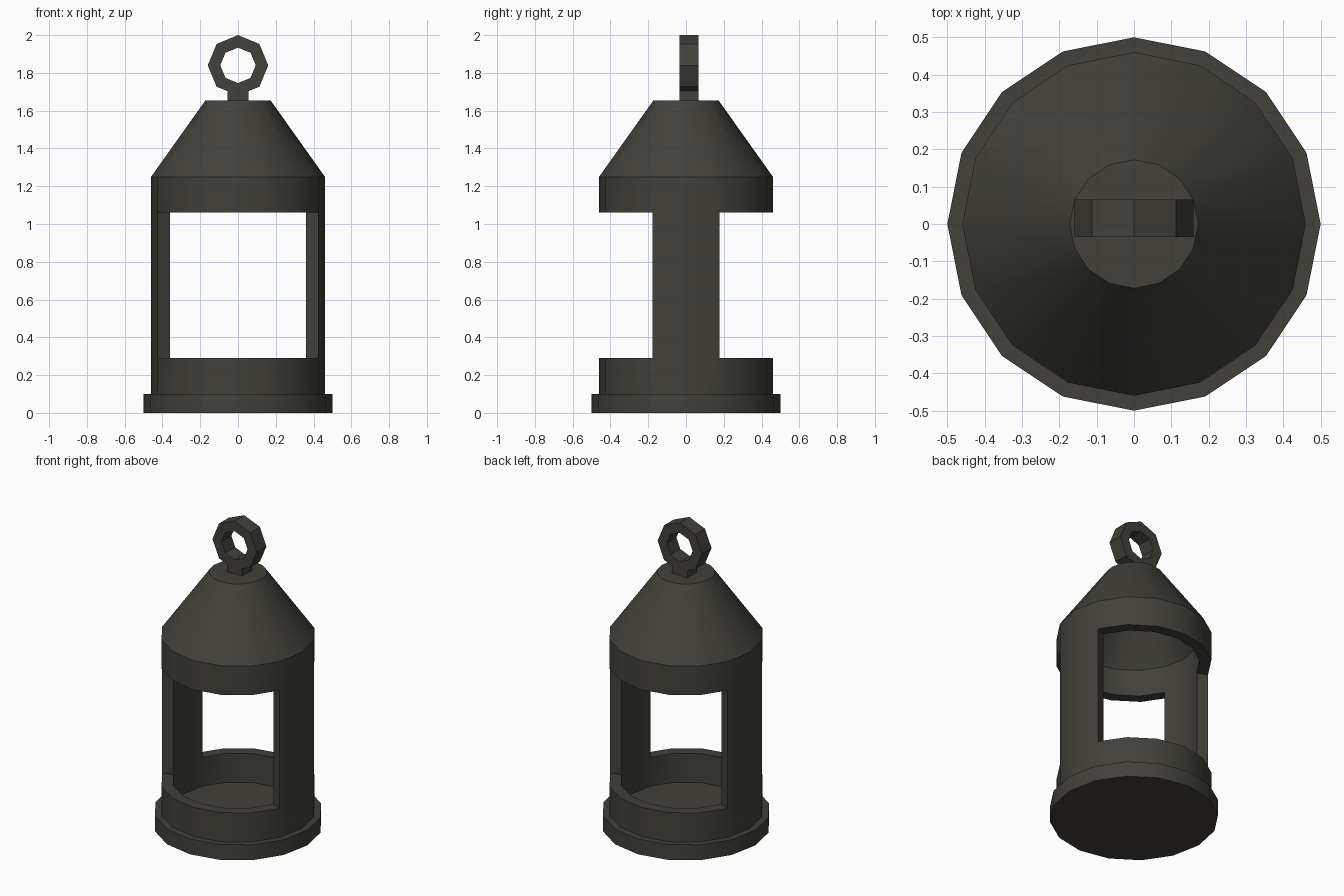
import bpy, bmesh, math

cube = bpy.data.objects.get("Cube")
if cube:
    bpy.data.objects.remove(cube)

SIDES = 16

# Single dark metal colour
metal = bpy.data.materials.new("dark_iron")
metal.use_nodes = True
colour = (0.054, 0.052, 0.042, 1)
metal.diffuse_color = colour
metal.node_tree.nodes["Principled BSDF"].inputs["Base Color"].default_value = colour


def finish(name, bm):
    """Turn a bmesh into a shaded object with smooth curves and sharp edges."""
    bmesh.ops.recalc_face_normals(bm, faces=bm.faces)
    mesh = bpy.data.meshes.new(name)
    bm.to_mesh(mesh)
    bm.free()
    mesh.materials.append(metal)
    obj = bpy.data.objects.new(name, mesh)
    bpy.context.collection.objects.link(obj)
    bpy.ops.object.select_all(action='DESELECT')
    obj.select_set(True)
    bpy.context.view_layer.objects.active = obj
    bpy.ops.object.shade_smooth_by_angle(angle=math.radians(30))
    return obj


# Lantern body: outer and inner turned walls, with two windows between two posts
SILL, HEADER, EAVE = 0.29, 1.06, 1.25
OUTER, INNER = 0.46, 0.39
outer_profile = [(0.5, 0), (0.5, 0.1), (OUTER, 0.1), (OUTER, SILL),
                 (OUTER, HEADER), (OUTER, EAVE), (0.172, 1.655)]
inner_profile = [(INNER, 0.1), (INNER, SILL), (INNER, HEADER),
                 (INNER, 1.235), (0.13, 1.6)]

bm = bmesh.new()


def turn(profile):
    rings = []
    for r, z in profile:
        angles = [math.tau * i / SIDES for i in range(SIDES)]
        rings.append([bm.verts.new((r * math.cos(a), r * math.sin(a), z)) for a in angles])
    return rings


def is_window(sector):
    # Posts fill the two sectors on each side of the x axis
    return sector % SIDES not in (0, 7, 8, 15)


outer, inner = turn(outer_profile), turn(inner_profile)
o_sill, o_head, i_sill, i_head = outer[3], outer[4], inner[1], inner[2]

for i in range(SIDES):
    j = (i + 1) % SIDES
    for rings, sill in ((outer, o_sill), (inner, i_sill)):
        for low, high in zip(rings, rings[1:]):
            if not (low is sill and is_window(i)):
                bm.faces.new((low[i], low[j], high[j], high[i]))
    if is_window(i):
        # Window sill and header
        for a, b in ((o_sill, i_sill), (o_head, i_head)):
            bm.faces.new((a[i], a[j], b[j], b[i]))
    if is_window(i) != is_window(i - 1):
        # Side face of a post
        bm.faces.new((o_sill[i], o_head[i], i_head[i], i_sill[i]))

# Underside, roof cap, floor and ceiling
for ring in (outer[0], outer[-1], inner[0], inner[-1]):
    bm.faces.new(ring)
finish("lantern_body", bm)

# Hanging ring: flat octagon with a short stem, extruded through its depth
CENTRE, FRONT, DEPTH = 1.84, -0.035, 0.1
STEM, STEM_TOP, STEM_BASE = 0.055, 1.703, 1.655
bm = bmesh.new()


def octagon(r):
    points = []
    for i in range(8):
        a = math.tau * i / 8
        points.append(bm.verts.new((r * math.cos(a), FRONT, CENTRE + r * math.sin(a))))
    return points


rim, hole = octagon(0.16), octagon(0.094)
for i in range(8):
    if i not in (5, 6):
        j = (i + 1) % 8
        bm.faces.new((rim[i], rim[j], hole[j], hole[i]))
bm.verts.remove(rim[6])
stem = [bm.verts.new((x, FRONT, z)) for x, z in
        ((-STEM, STEM_TOP), (-STEM, STEM_BASE), (STEM, STEM_BASE), (STEM, STEM_TOP))]
bm.faces.new([rim[5]] + stem + [rim[7], hole[7], hole[6], hole[5]])

extruded = bmesh.ops.extrude_face_region(bm, geom=bm.faces[:], use_keep_orig=True)
moved = [g for g in extruded["geom"] if isinstance(g, bmesh.types.BMVert)]
bmesh.ops.translate(bm, verts=moved, vec=(0, DEPTH, 0))
finish("hanging_ring", bm)
